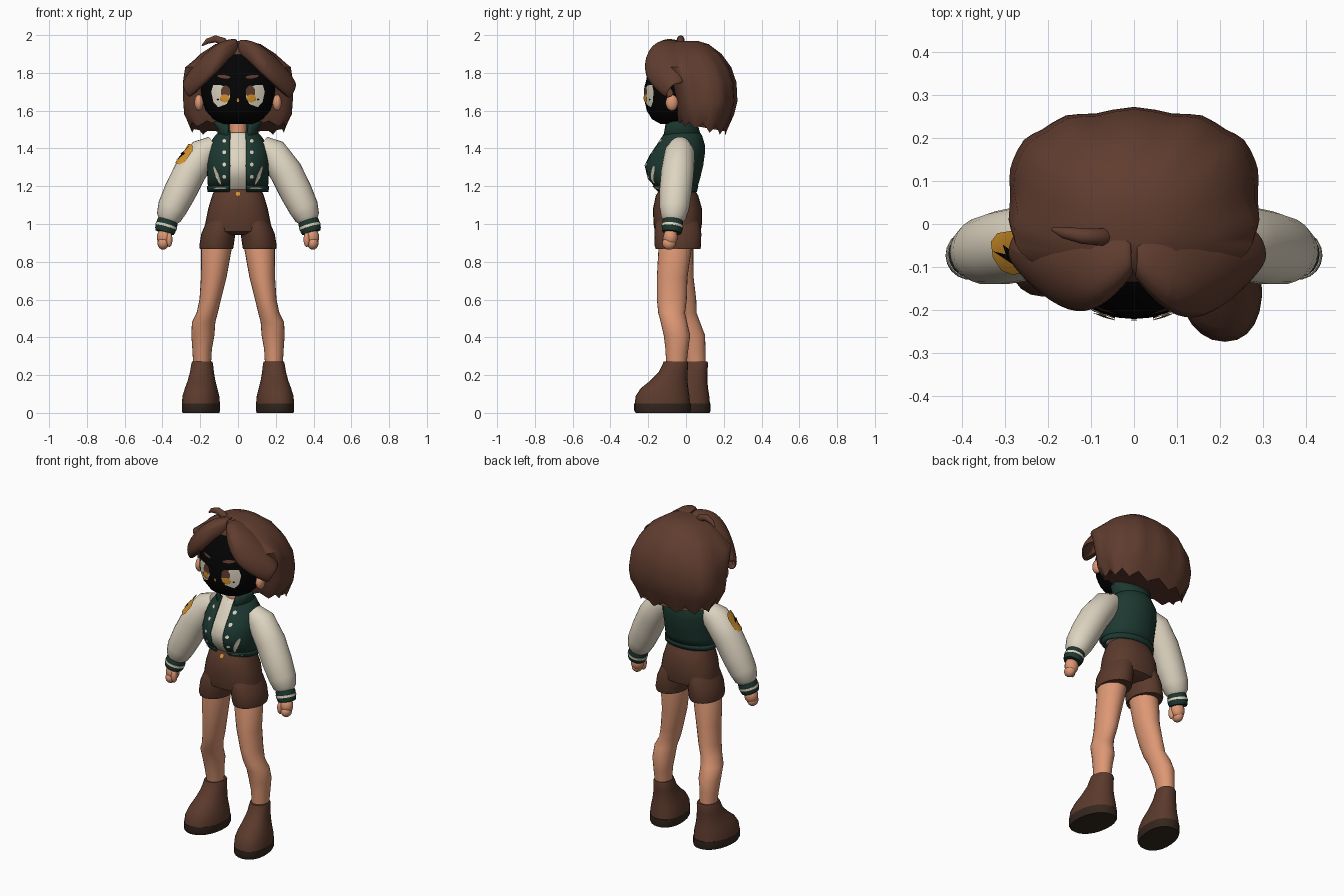
import bpy, bmesh
from math import sin, cos, pi, asin, sqrt, radians
from mathutils import Vector

cube = bpy.data.objects.get("Cube")
if cube:
    bpy.data.objects.remove(cube)


def material(name, r, g, b):
    m = bpy.data.materials.new(name)
    m.use_nodes = True
    m.diffuse_color = (r, g, b, 1)
    m.node_tree.nodes["Principled BSDF"].inputs["Base Color"].default_value = (r, g, b, 1)
    return m


HAIR = material("hair brown", .117, .046, .028)
BROWN = material("leather brown", .105, .042, .025)
SKIN = material("skin", .72, .31, .175)
CREAM = material("cream", .73, .66, .53)
GREEN = material("dark green", .012, .040, .030)
ORANGE = material("orange", .68, .30, .025)
BLACK = material("black", .001, .001, .001)
SOLE = material("sole brown", .034, .02, .013)
SIDES = (("left", 1), ("right", -1))


def build(name, verts, faces, mat, fix=True, angle=45):
    me = bpy.data.meshes.new(name)
    me.from_pydata([tuple(v) for v in verts], [], faces)
    if fix:
        bm = bmesh.new()
        bm.from_mesh(me)
        bmesh.ops.recalc_face_normals(bm, faces=bm.faces)
        bm.to_mesh(me)
        bm.free()
    me.materials.append(mat)
    me.shade_smooth()
    me.set_sharp_from_angle(angle=radians(angle))
    ob = bpy.data.objects.new(name, me)
    bpy.context.collection.objects.link(ob)
    return ob


def skin_rings(rings, closed=True, cap=True):
    n, faces = len(rings[0]), []
    for r in range(len(rings) - 1):
        for i in range(n if closed else n - 1):
            j = (i + 1) % n
            faces.append((r * n + i, r * n + j, (r + 1) * n + j, (r + 1) * n + i))
    if cap:
        faces.append(tuple(reversed(range(n))))
        faces.append(tuple(range((len(rings) - 1) * n, len(rings) * n)))
    return [v for ring in rings for v in ring], faces


def loft(name, rings, mat, n=24, gap=0, power=2, shape=None):
    """Stack of level ovals: (z, half width, front y, back y, centre x). A gap leaves the front open."""
    out = []
    for z, rx, yf, yb, *cx in sorted(rings, key=lambda r: r[0]):
        a0 = asin(gap / rx) if gap else 0
        ring = []
        for i in range(n):
            a = a0 + (2 * pi - 2 * a0) * i / (n - 1 if gap else n)
            s, c = sin(a), -cos(a)
            x = abs(s) ** (2 / power) * (1 if s > 0 else -1) * rx + (cx[0] if cx else 0)
            y = (yf + yb) / 2 + abs(c) ** (2 / power) * (1 if c > 0 else -1) * (yb - yf) / 2
            ring.append(Vector((x, y, z)))
        out.append(ring)
    if shape:
        shape(out)
    ob = build(name, *skin_rings(out, not gap, not gap), mat, fix=not gap)
    if gap:
        mod = ob.modifiers.new("thickness", 'SOLIDIFY')
        mod.thickness, mod.offset = .012, -1
    return ob


def tube(name, path, mat, n=18):
    """Round limb along points (x, y, z, radius)."""
    pts, rings = [Vector(p[:3]) for p in path], []
    for i, p in enumerate(pts):
        t = (pts[min(i + 1, len(pts) - 1)] - pts[max(i - 1, 0)]).normalized()
        u = t.cross(Vector((0, 1, 0))).normalized()
        w = t.cross(u)
        rings.append([p + path[i][3] * (u * cos(2 * pi * k / n) + w * sin(2 * pi * k / n)) for k in range(n)])
    return build(name, *skin_rings(rings), mat)


def ball(name, centre, radii, mat):
    rings = [[Vector((centre[0] + radii[0] * sin(a) * cos(b), centre[1] + radii[1] * sin(a) * sin(b),
                      centre[2] - radii[2] * cos(a))) for b in [2 * pi * k / 16 for k in range(16)]]
             for a in [pi * (k + .2) / 9.4 for k in range(10)]]
    return build(name, *skin_rings(rings), mat, angle=80)


def surface(rings, lift):
    """Maps (x, z) to the front of a loft, raised by lift."""
    rs = sorted(rings, key=lambda r: r[0])

    def place(x, z):
        for a, b in zip(rs, rs[1:]):
            if a[0] <= z <= b[0]:
                f = (z - a[0]) / (b[0] - a[0])
                rx, yf, yb = (a[k] + (b[k] - a[k]) * f for k in (1, 2, 3))
                depth = sqrt(max(0, 1 - (x / rx) ** 2))
                return Vector((x, (yf + yb) / 2 - depth * (yb - yf) / 2 - lift, z))
        return Vector((x, 0, z))
    return place


def decal(name, outline, place, mat, outward=Vector((0, -1, 0))):
    n = len(outline)
    mid = [sum(p[k] for p in outline) / n for k in (0, 1)]
    verts = [place(*mid)] + [place(*p) for p in outline]
    flip = sum((a - verts[0]).cross(b - verts[0]).dot(outward)
               for a, b in zip(verts[1:], verts[2:] + verts[1:2])) < 0
    faces = [(0, i + 1, (i + 1) % n + 1) for i in range(n)]
    return build(name, verts, [f[::-1] if flip else f for f in faces], mat, fix=False)


def oval(cx, cz, rx, rz, turn=0):
    return [(cx + rx * cos(a) * cos(turn) - rz * sin(a) * sin(turn),
             cz + rx * cos(a) * sin(turn) + rz * sin(a) * cos(turn)) for a in [2 * pi * k / 14 for k in range(14)]]


# Head, neck and face
HEAD = [(1.53, .085, -.135, 0), (1.555, .13, -.18, .05), (1.60, .17, -.208, .09), (1.66, .192, -.221, .11),
        (1.73, .198, -.219, .12), (1.80, .19, -.20, .12), (1.87, .155, -.165, .1), (1.92, .08, -.11, .05)]
loft("face", HEAD, BLACK, 32)
loft("neck", [(1.42, .055, -.085, .03), (1.50, .046, -.075, .02), (1.57, .046, -.075, .02)], SKIN)
decal("nose_spot", oval(0, 1.655, .007, .01), surface(HEAD, .004), ORANGE)
EYE = [(.042, 1.67), (.06, 1.635), (.105, 1.618), (.13, 1.645), (.142, 1.70), (.132, 1.735), (.09, 1.735), (.045, 1.715)]
for side, s in SIDES:
    decal(side + "_eye", [(s * x, z) for x, z in EYE], surface(HEAD, .004), CREAM)
    decal(side + "_iris", oval(s * .066, 1.70, .025, .033), surface(HEAD, .0065), HAIR)
    decal(side + "_iris_glow", oval(s * .07, 1.665, .026, .021), surface(HEAD, .008), ORANGE)
    decal(side + "_brow", oval(s * .075, 1.78, .035, .009, s * .12), surface(HEAD, .006), HAIR)
    ball(side + "_ear", (s * .207, -.075, 1.642), (.024, .033, .043), SKIN)


# Hair shell with scalloped locks, full sides and a jagged hem
def locks(rings):
    for r, ring in enumerate(rings):
        for i, p in enumerate(ring):
            wave = cos(i * pi / 2)
            if r == 0:
                p.z += (.022 if p.y > .05 else .013) * wave - (p.y + .04) * .18
            if p.y > 0 and r < 6:
                p.y *= 1 + .02 * wave
            if p.y < .06 and r < 5:
                p.x *= 1 + (.06 - p.y) * 2.3


loft("back_hair", [(1.97, .05, -.04, .06), (1.952, .12, -.10, .12), (1.90, .20, -.135, .185),
                   (1.83, .25, -.13, .235), (1.75, .28, -.09, .262), (1.65, .29, -.065, .267),
                   (1.58, .285, -.055, .25), (1.535, .25, -.04, .215)], HAIR, 48, power=2.3, shape=locks)

# Swept bangs, one full curled sheet per side
BANG = [[(0, -.02, 1.955), (.08, -.02, 1.95), (.165, -.03, 1.895), (.24, 0, 1.815), (.285, -.01, 1.735)],
        [(.005, -.08, 1.975), (.09, -.145, 1.97), (.165, -.14, 1.915), (.25, -.09, 1.835), (.312, -.055, 1.745)],
        [(0, -.115, 1.965), (.075, -.20, 1.94), (.145, -.222, 1.865), (.232, -.175, 1.78), (.308, -.09, 1.71)],
        [(0, -.115, 1.91), (.06, -.19, 1.865), (.13, -.23, 1.78), (.21, -.185, 1.712), (.275, -.11, 1.655)],
        [(0, -.07, 1.91), (.06, -.12, 1.875), (.135, -.14, 1.80), (.205, -.09, 1.735), (.26, -.045, 1.685)]]
for side, s in SIDES:
    rows = [[Vector(p) if s > 0 else Vector((-.95 * p[0], .93 * p[1], p[2] + .004)) for p in row] for row in BANG]
    bang = build(side + "_bang", *skin_rings(rows, False, False), HAIR, fix=False)
    bang.modifiers.new("thickness", 'SOLIDIFY').thickness = .02
    bang.modifiers["thickness"].offset = 0
    bang.modifiers.new("smooth", 'SUBSURF').levels = 2
    bang.modifiers["smooth"].render_levels = 2
tube("hair_sprig", [(-.06, -.03, 1.93, .022), (-.08, -.03, 1.967, .021), (-.12, -.028, 1.98, .019),
                    (-.162, -.02, 1.968, .014), (-.19, -.012, 1.945, .004)], HAIR, 10)

# Shirt, open jacket and collar
JACKET = [(1.175, .158, -.15, .055), (1.24, .162, -.208, .075), (1.31, .166, -.225, .092), (1.37, .165, -.195, .1),
          (1.42, .155, -.16, .1), (1.47, .12, -.13, .085), (1.50, .09, -.115, .06)]
loft("shirt", [(z, rx - .018, yf + .016, yb - .015) for z, rx, yf, yb in JACKET[:-1]] +
     [(1.485, .07, -.10, .04)], CREAM)
loft("jacket", JACKET, GREEN, 32, gap=.045)
loft("collar", [(1.455, .115, -.135, .085), (1.50, .105, -.128, .07), (1.54, .13, -.115, .06)], GREEN, 28, gap=.055)
loft("jacket_hem", [(1.17, .162, -.152, .058), (1.20, .164, -.182, .066)], GREEN, 32, gap=.045)
for side, s in SIDES:
    for i, z in enumerate((1.44, 1.38, 1.315, 1.25)):
        decal(f"{side}_snap_{i + 1}", oval(s * .073, z, .010, .010), surface(JACKET, .006), CREAM)
    decal(side + "_pocket_trim", oval(s * .112, 1.258, .009, .055, s * -.38), surface(JACKET, .008), CREAM)
    decal(side + "_hem_stripe", oval(s * .095, 1.19, .035, .006), surface(JACKET, .014), CREAM)

# Arms: puffed sleeve, striped cuff and hand
SLEEVE = [(.125, -.03, 1.415, .055), (.18, -.033, 1.38, .08), (.255, -.045, 1.275, .087), (.307, -.055, 1.17, .086),
          (.348, -.062, 1.085, .079), (.367, -.066, 1.035, .066), (.375, -.068, 1.015, .05)]
for side, s in SIDES:
    tube(side + "_sleeve", [(s * x, y, z, r) for x, y, z, r in SLEEVE], CREAM, 22)
    cuff = lambda f, r: (s * (.371 + .018 * f), -.068 - .008 * f, 1.02 - .065 * f, r)
    tube(side + "_cuff", [cuff(0, .053), cuff(.2, .056), cuff(.8, .055), cuff(1, .05)], GREEN)
    tube(side + "_cuff_stripe", [cuff(.4, .058), cuff(.6, .058)], CREAM)
    ball(side + "_palm", (s * .39, -.082, .93), (.04, .038, .048), SKIN)
    ball(side + "_fingers", (s * .396, -.09, .898), (.03, .036, .034), SKIN)
    ball(side + "_thumb", (s * .364, -.105, .918), (.017, .02, .04), SKIN)

# Sleeve badge with a bolt, wrapped round the right sleeve
axis = Vector((-.075, -.012, -.105)).normalized()
out = Vector((-.70, -.34, .58))
out = (out - axis * out.dot(axis)).normalized()
across = out.cross(axis)


def badge(radius):
    return lambda v, u: (Vector((-.222, -.039, 1.32)) + axis * u
                         + (out * cos(v / .088) + across * sin(v / .088)) * radius)


CORNER = [(.052, 0), (.052, .035), (.035, .06), (0, .064)]
decal("badge", CORNER + [(-v, u) for v, u in CORNER[2:0:-1]] + [(-v, -u) for v, u in CORNER] +
      [(v, -u) for v, u in CORNER[2:0:-1]], badge(.0935), ORANGE, out)
BOLT = [(.014, -.05), (-.025, .008), (-.003, .005)]
decal("badge_bolt", BOLT + [(-v, -u) for v, u in BOLT], badge(.0975), BLACK, out)

# Shorts
PELVIS = [(1.19, .12, -.135, .04), (1.15, .137, -.16, .065), (1.08, .158, -.175, .085), (1.0, .174, -.172, .084),
          (.96, .172, -.165, .078), (.942, .13, -.125, .04)]
loft("shorts_body", PELVIS, BROWN, 28, power=2.3)
decal("shorts_button", oval(0, 1.16, .011, .011), surface(PELVIS, .006), ORANGE)

# Legs, shorts legs and boots; the right foot stands further back
LEG = [(.93, .105, .07, -.055, .08), (.87, .114, .081, -.058, .088), (.72, .128, .068, -.073, .081),
       (.60, .147, .057, -.075, .079), (.53, .163, .056, -.076, .071), (.48, .182, .062, -.064, .07),
       (.41, .186, .061, -.048, .07), (.34, .19, .052, -.048, .061), (.24, .19, .046, -.052, .052)]
BOOT = [(.045, .1, -.272, .022), (.09, .096, -.266, .018), (.13, .085, -.24, .012), (.17, .073, -.19, .008),
        (.215, .063, -.145, .008), (.262, .057, -.122, .012), (.272, .053, -.118, .008)]
for side, s in SIDES:
    back = 0 if s > 0 else .105
    shift = lambda z: back * max(0, min(1, (.93 - z) / .69))

    def splay(rings):
        for p in (p for ring in rings for p in ring):
            p.x -= s * .1 * (p.y - back + .09)

    loft(side + "_leg", [(z, rx, cy - ry + shift(z), cy + ry + shift(z), s * cx) for z, cx, rx, cy, ry in LEG], SKIN)
    loft(side + "_shorts_leg", [(1.05, .07, -.14, .055, s * .075), (1.0, .082, -.162, .074, s * .09),
                                (.95, .09, -.168, .081, s * .104), (.885, .091, -.166, .08, s * .114),
                                (.868, .088, -.16, .076, s * .114)], BROWN)
    loft(side + "_boot", [(z, rx, yf + back, yb + back, s * .193) for z, rx, yf, yb in BOOT], BROWN,
         power=2.2, shape=splay)
    loft(side + "_sole", [(0, .096, -.266 + back, .02 + back, s * .193),
                          (.012, .1, -.274 + back, .026 + back, s * .193),
                          (.05, .1, -.274 + back, .026 + back, s * .193)], SOLE, power=2.2, shape=splay)
